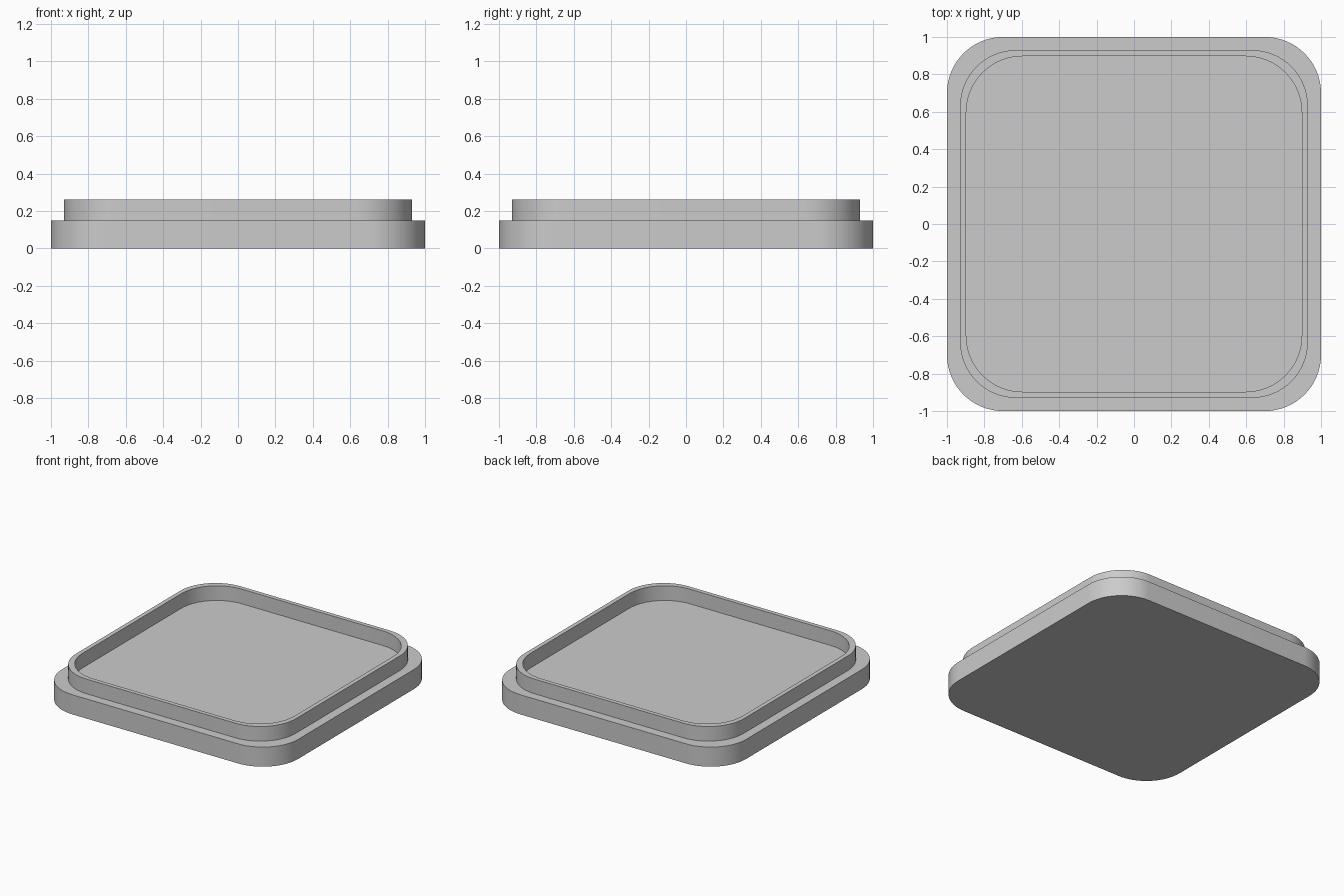
import bpy, bmesh
from math import sin, cos, pi

cube = bpy.data.objects.get("Cube")
if cube:
    bpy.data.objects.remove(cube, do_unlink=True)

RADIUS = 0.3
STEPS = 16

grey = bpy.data.materials.new("light_grey")
grey.use_nodes = True
colour = (0.6, 0.6, 0.6, 1)
grey.diffuse_color = colour
grey.node_tree.nodes["Principled BSDF"].inputs["Base Color"].default_value = colour


def rounded_square(bm, half, z):
    """Ring of vertices around a square with rounded corners."""
    ring = []
    c = half - RADIUS
    for corner, (sx, sy) in enumerate([(1, 1), (-1, 1), (-1, -1), (1, -1)]):
        for i in range(STEPS + 1):
            a = (corner + i / STEPS) * pi / 2
            ring.append(bm.verts.new((sx * c + RADIUS * cos(a), sy * c + RADIUS * sin(a), z)))
    return ring


# Stepped lid: base side, ledge, rim outside, rim top, rim inside, floor
profile = [(1, 0), (1, 0.15), (0.93, 0.15), (0.93, 0.262), (0.897, 0.262), (0.897, 0.15)]
bm = bmesh.new()
rings = [rounded_square(bm, half, z) for half, z in profile]
for low, high in zip(rings, rings[1:]):
    for i in range(len(low)):
        j = (i + 1) % len(low)
        bm.faces.new((low[i], low[j], high[j], high[i]))
bm.faces.new(list(reversed(rings[0])))
bm.faces.new(rings[-1])
bmesh.ops.recalc_face_normals(bm, faces=bm.faces)

mesh = bpy.data.meshes.new("lid")
bm.to_mesh(mesh)
bm.free()
mesh.materials.append(grey)
lid = bpy.data.objects.new("lid", mesh)
bpy.context.collection.objects.link(lid)

# Smooth corners, sharp steps
bpy.ops.object.select_all(action="DESELECT")
lid.select_set(True)
bpy.context.view_layer.objects.active = lid
bpy.ops.object.shade_smooth_by_angle(angle=pi / 6)
